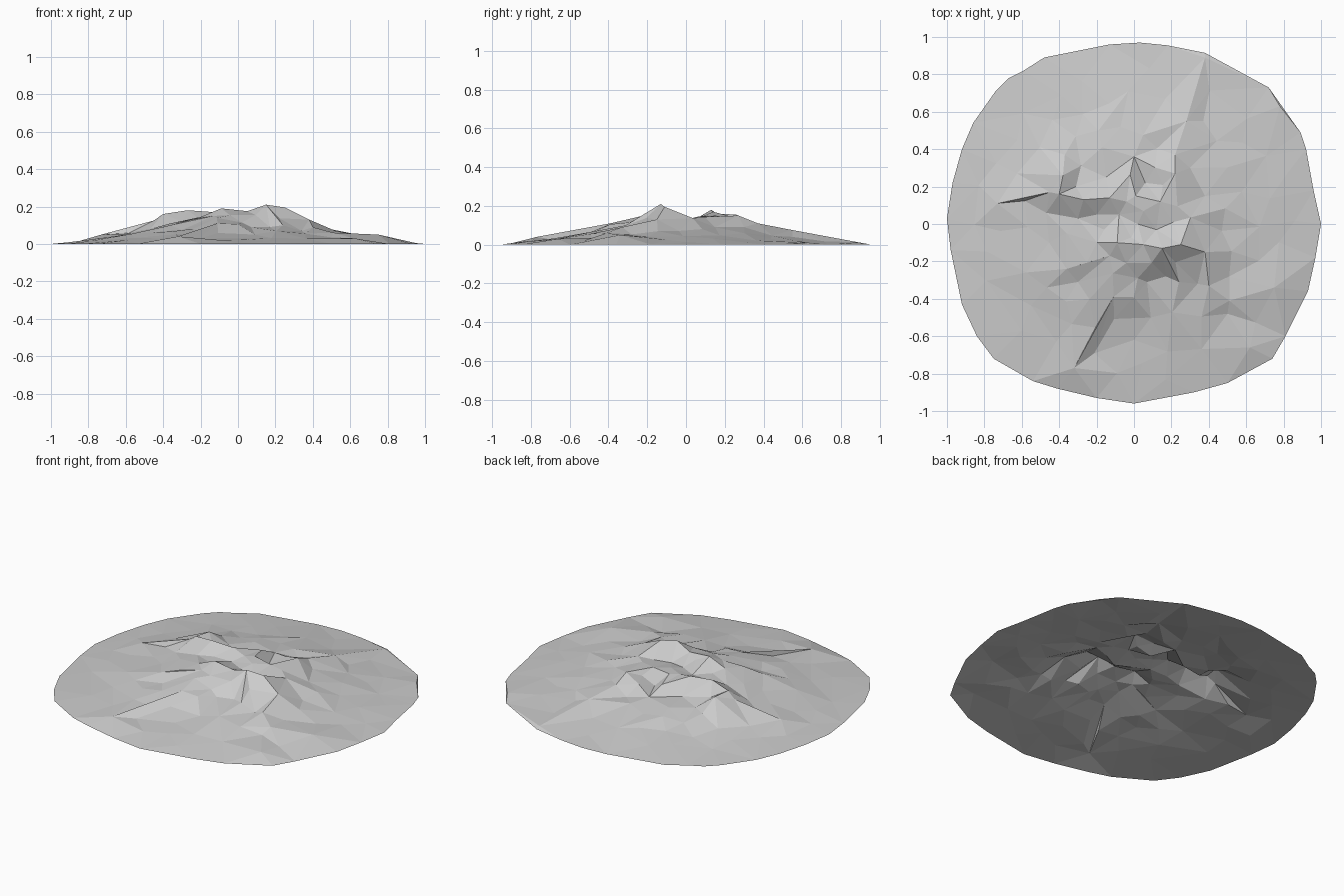
import bpy
import math
import random
from mathutils import Vector
from mathutils.geometry import delaunay_2d_cdt

random.seed(4)

cube = bpy.data.objects.get("Cube")
if cube:
    bpy.data.objects.remove(cube, do_unlink=True)

# Shoreline of the mound, at ground level
outline = [
    (-1, .03), (-.97, .22), (-.92, .4), (-.86, .54), (-.74, .71), (-.67, .78),
    (-.59, .82), (-.48, .89), (-.13, .96), (.03, .97), (.18, .955), (.38, .915),
    (.72, .73), (.89, .49), (.92, .4), (.96, .18), (1, 0), (.97, -.18),
    (.93, -.36), (.81, -.6), (.74, -.72), (.5, -.85), (.32, -.9), (0, -.96),
    (-.2, -.93), (-.41, -.88), (-.54, -.84), (-.75, -.72), (-.84, -.6),
    (-.92, -.43), (-.98, -.14)]

# Crest lines running down from the summits: x, y, height
crests = {
    "south_rim": [(-.09, -.1, .19), (.05, -.11, .175), (.15, -.13, .21),
                  (.25, -.11, .195), (.38, -.15, .13)],
    "south_spur": [(-.32, -.77, .04), (-.11, -.39, .11), (.02, -.29, .115)],
    "south_west_spur": [(-.09, -.1, .19), (-.13, -.17, .15), (-.36, -.24, .1)],
    "south_east_spur": [(.15, -.13, .21), (.24, -.31, .1)],
    "east_spur": [(.4, -.33, .09), (.51, -.41, .06), (.75, -.34, .05)],
    "north_west_rim": [(-.73, .11, .05), (-.45, .17, .125), (-.4, .16, .16),
                       (-.27, .13, .18), (-.13, .14, .17), (-.04, .12, .15)],
    "north_west_spur": [(-.37, .37, .09), (-.38, .26, .155), (-.4, .16, .16)],
    "north_spur": [(0, .36, .09), (.01, .15, .15)],
    "north_ridge": [(.38, .89, .012), (.28, .55, .075), (.22, .37, .11)],
    "north_east_rim": [(.22, .37, .11), (.22, .27, .15), (.14, .12, .145)],
    "upper_spur": [(-.03, .71, .04), (-.19, .5, .075), (-.17, .41, .09)],
}

# Gullies and crater floor between the crests: x, y, height
hollows = [
    (.12, -.03, .12), (.02, 0, .13), (.21, .01, .13), (-.3, .03, .12),
    (-.36, -.05, .11), (-.08, .05, .13), (-.2, .05, .13), (-.47, .06, .08),
    (-.3, -.31, .075), (.07, -.31, .09), (.09, -.5, .05), (0, -.62, .03),
    (.17, -.28, .09), (.34, -.32, .07), (.5, -.48, .035), (.3, .3, .09),
    (.06, .22, .09), (-.31, .2, .11), (-.15, .25, .09), (.37, .55, .04),
    (.62, -.66, .03), (.78, .63, .01), (.38, .15, .09)]

# Average fall of the slopes from the middle to the shore
profile = [(0, .15), (.2, .145), (.3, .122), (.4, .095), (.5, .07),
           (.65, .042), (.8, .021), (1, 0)]


def shore_distance(x, y):
    """Distance from the middle, where the shore is about one."""
    return (abs(x) ** 2.2 + abs(y / .97) ** 2.2) ** (1 / 2.2)


def slope_height(x, y):
    r = min(shore_distance(x, y), 1)
    for (r0, h0), (r1, h1) in zip(profile, profile[1:]):
        if r <= r1:
            return h0 + (h1 - h0) * (r - r0) / (r1 - r0)
    return 0


points, edges = [], []


def add_point(x, y, z):
    """Index of the point, shared if it is already there."""
    p = Vector((x, y, z))
    if p not in points:
        points.append(p)
    return points.index(p)


def add_line(line, closed=False):
    ids = [add_point(*p) for p in line]
    edges.extend(zip(ids, ids[1:]))
    if closed:
        edges.append((ids[-1], ids[0]))


add_line([(x, y, 0) for x, y in outline], closed=True)
for line in crests.values():
    add_line(line)
for p in hollows:
    add_point(*p)

# Rough ground scattered over the slopes, finer near the middle
for _ in range(2600):
    angle = random.uniform(0, math.tau)
    r = random.uniform(.05, .93)
    x, y = r * math.cos(angle), r * math.sin(angle)
    s = shore_distance(x, y)
    gap = .065 + .085 * s
    if s < .92 and all((p.xy - Vector((x, y))).length > gap for p in points):
        h = slope_height(x, y)
        add_point(x, y, h * random.uniform(.84, 1.14))

# Triangulate the ground, keeping shore and crests as edges
flat = [p.xy for p in points]
verts2d, _, faces, origin, _, _ = delaunay_2d_cdt(flat, edges, [], 1, 1e-5)
verts = [(v.x, v.y, points[o[0]].z if o else slope_height(v.x, v.y))
         for v, o in zip(verts2d, origin)]

mesh = bpy.data.meshes.new("mountain_ground")
mesh.from_pydata(verts, [], faces)
mesh.validate()
mesh.update()
mountain = bpy.data.objects.new("mountain_ground", mesh)
bpy.context.collection.objects.link(mountain)

# Plain grey rock
colour = (.6, .6, .6, 1)
rock = bpy.data.materials.new("grey_rock")
rock.use_nodes = True
rock.diffuse_color = colour
rock.node_tree.nodes["Principled BSDF"].inputs["Base Color"].default_value = colour
mesh.materials.append(rock)
